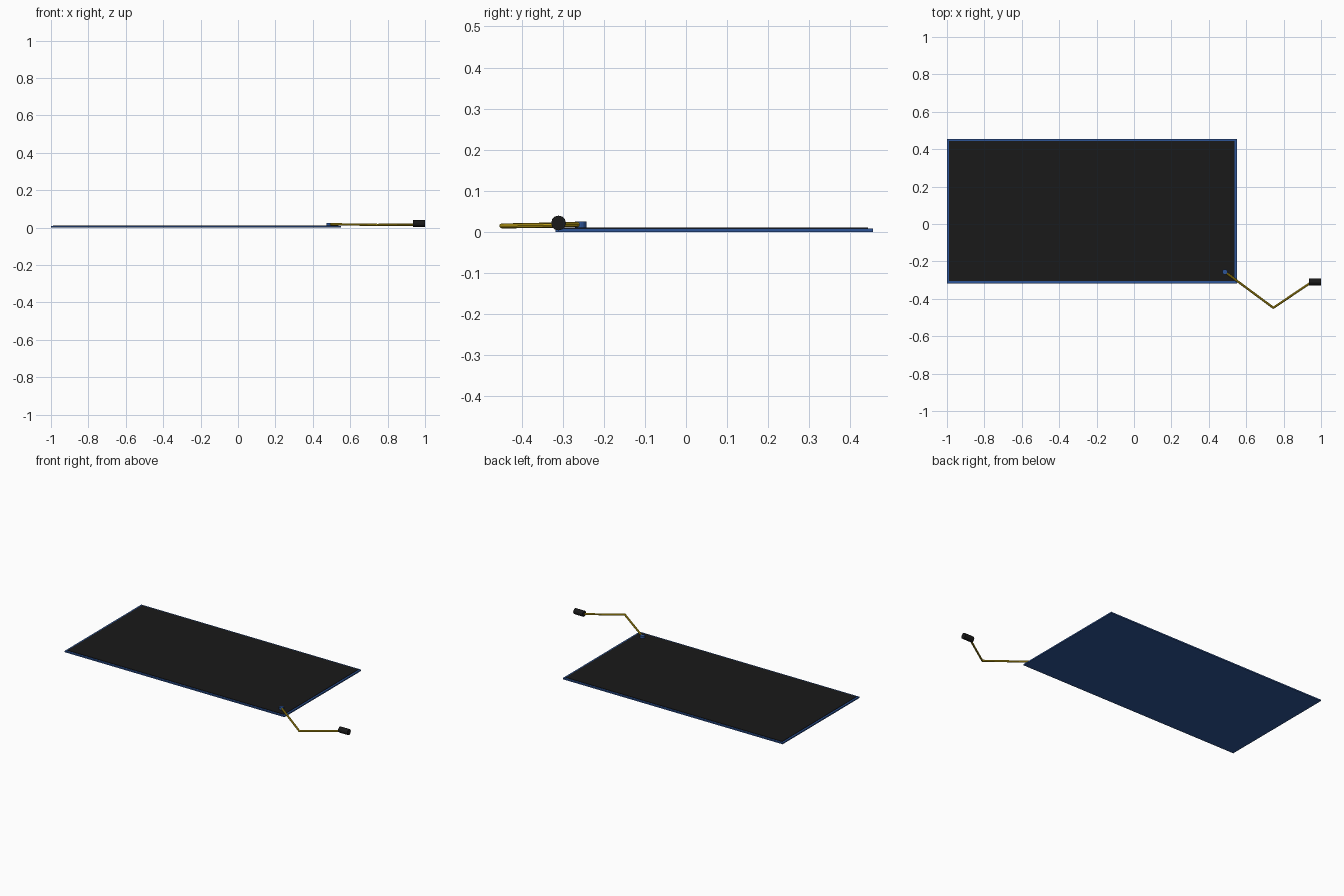
import bpy
from mathutils import Vector

cube = bpy.data.objects.get("Cube")
if cube:
    bpy.data.objects.remove(cube, do_unlink=True)


def material(name, rgb):
    m = bpy.data.materials.new(name)
    m.use_nodes = True
    m.diffuse_color = (*rgb, 1)
    m.node_tree.nodes["Principled BSDF"].inputs["Base Color"].default_value = (*rgb, 1)
    return m


BLUE = material("blue", (0.027, 0.09, 0.31))
BLACK = material("soft black", (0.01, 0.01, 0.01))
GOLD = material("gold", (0.6, 0.41, 0.01))


def finish(name, mat):
    ob = bpy.context.object
    ob.name = name
    ob.data.materials.append(mat)
    return ob


def box(name, low, high, mat):
    low, high = Vector(low), Vector(high)
    bpy.ops.mesh.primitive_cube_add(size=1, location=(low + high) / 2)
    bpy.context.object.scale = high - low
    return finish(name, mat)


def cylinder(name, start, end, radius, sides, mat):
    start, end = Vector(start), Vector(end)
    axis = end - start
    bpy.ops.mesh.primitive_cylinder_add(
        vertices=sides, radius=radius, depth=axis.length, location=(start + end) / 2,
        rotation=axis.to_track_quat("Z", "Y").to_euler())
    return finish(name, mat)


# Flat board with a thin dark surface set in from the edge
box("board", (-1, -0.318, 0), (0.55, 0.455, 0.008), BLUE)
box("board_surface", (-0.988, -0.306, 0.007), (0.538, 0.443, 0.011), BLACK)

# Pivot post on the board corner
pivot = Vector((0.486, -0.256, 0.0185))
cylinder("pivot", (*pivot.xy, 0.01), (*pivot.xy, 0.0255), 0.014, 12, BLUE)

# Bent arm from the pivot to the grip
elbow = Vector((0.745, -0.448, 0.0148))
wrist = Vector((0.95, -0.31, 0.0162))
cylinder("arm_inner", pivot, elbow, 0.006, 8, GOLD)
cylinder("arm_outer", elbow, wrist, 0.006, 8, GOLD)
bpy.ops.mesh.primitive_uv_sphere_add(segments=8, ring_count=6, radius=0.006, location=elbow)
finish("arm_elbow", GOLD)

# Cylindrical grip lying along x
cylinder("grip", (0.935, -0.31, 0.022), (1, -0.31, 0.022), 0.018, 12, BLACK)
